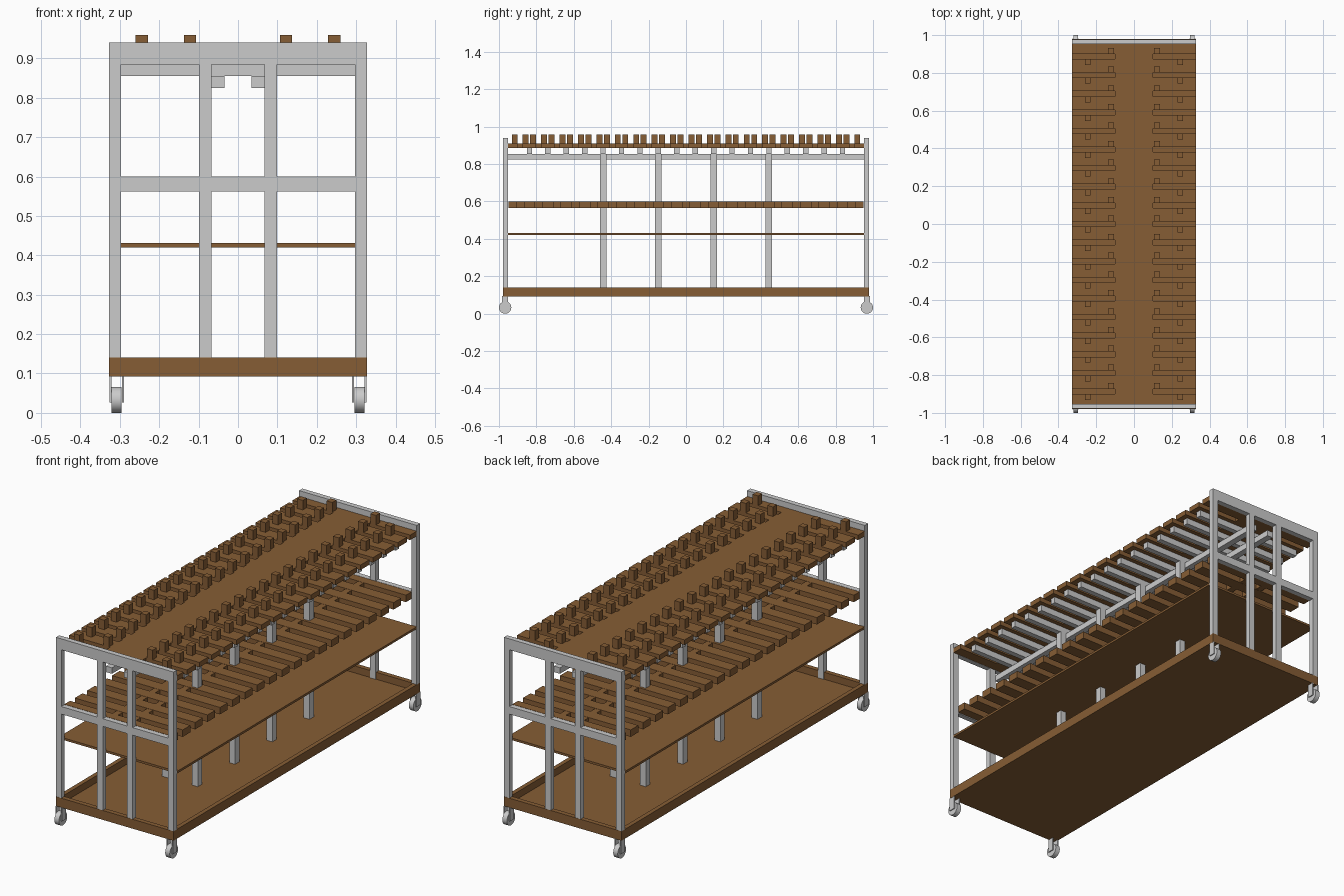
import bpy, bmesh, math
from mathutils import Matrix, Vector

if "Cube" in bpy.data.objects:
    bpy.data.objects.remove(bpy.data.objects["Cube"])

wood = bpy.data.materials.new("wood")
wood.diffuse_color = (0.24, 0.11, 0.035, 1)
wood.use_nodes = True
wood.node_tree.nodes["Principled BSDF"].inputs["Base Color"].default_value = wood.diffuse_color

PITCH, SLOT = 0.0985, 0.027          # rack spacing and slot width
W, L = 0.327, 0.952                  # half width, half inner length
slots = [(i - 9) * PITCH for i in range(19)]
teeth = [(i - 8.5) * PITCH for i in range(18)]


def finish(name, bm, mat=None):
    bmesh.ops.recalc_face_normals(bm, faces=bm.faces)
    me = bpy.data.meshes.new(name)
    bm.to_mesh(me)
    bm.free()
    ob = bpy.data.objects.new(name, me)
    bpy.context.collection.objects.link(ob)
    if mat:
        me.materials.append(mat)
    return ob


def boxes(name, items, mat=None):
    """One object from (x0, x1, y0, y1, z0, z1) boxes."""
    bm = bmesh.new()
    for x0, x1, y0, y1, z0, z1 in items:
        m = Matrix.Translation(((x0 + x1) / 2, (y0 + y1) / 2, (z0 + z1) / 2))
        m = m @ Matrix.Diagonal((x1 - x0, y1 - y0, z1 - z0, 1))
        bmesh.ops.create_cube(bm, size=1, matrix=m)
    return finish(name, bm, mat)


def mirror_x(items):
    return items + [(-b, -a, *r) for a, b, *r in items]


# base tray: floor and rim
boxes("base_floor", [(-0.31, 0.31, -0.96, 0.96, 0.093, 0.105)], wood)
boxes("base_rim", mirror_x([(0.305, W, -0.979, 0.979, 0.093, 0.14)])
      + [(-0.305, 0.305, -0.979, -0.955, 0.093, 0.14),
         (-0.305, 0.305, 0.955, 0.979, 0.093, 0.14)], wood)

# end frames
for label, s in (("front", -1), ("back", 1)):
    y0, y1 = sorted((s * 0.978, s * L))
    boxes(label + "_corner_posts", mirror_x([(0.297, W, y0, y1, 0.14, 0.94)]))
    boxes(label + "_inner_posts", mirror_x([(0.067, 0.099, y0, y1, 0.105, 0.885)]))
    boxes(label + "_top_rail", [(-0.297, 0.297, y0, y1, 0.885, 0.94)])
    boxes(label + "_mid_rail", [(-0.297, 0.297, y0, y1, 0.562, 0.6)])

# central posts, long beams and cross bars
boxes("central_posts", mirror_x([(0.067, 0.099, y - 0.017, y + 0.017, 0.105, 0.855)
                                 for y in (teeth[4], teeth[7], teeth[10], teeth[13])]))
boxes("long_beams", mirror_x([(0.034, 0.067, -L, L, 0.825, 0.855)]))
boxes("cross_bars", [(-0.3, 0.3, y - 0.014, y + 0.014, 0.855, 0.886) for y in teeth])

# thin shelf
boxes("shelf", [(-W, W, -L, L, 0.42, 0.431)], wood)

# lower rack of slats
boxes("lower_slats", [(-0.3, 0.3, y - 0.03, y + 0.03, 0.565, 0.6) for y in teeth]
      + [(-0.3, 0.3, -0.95, -0.905, 0.565, 0.6), (-0.3, 0.3, 0.905, 0.95, 0.565, 0.6)], wood)
boxes("lower_strips", mirror_x([(0.034, 0.066, -0.95, 0.95, 0.566, 0.599)]), wood)

# top deck: comb outline with slots on both sides
right = [(W, -L)]
for y in slots:
    right += [(W, y - SLOT / 2), (0.1, y - SLOT / 2), (0.1, y + SLOT / 2), (W, y + SLOT / 2)]
right.append((W, L))
outline = right + [(-x, y) for x, y in reversed(right)]
bm = bmesh.new()
face = bm.faces.new([bm.verts.new((x, y, 0.886)) for x, y in outline])
ext = bmesh.ops.extrude_face_region(bm, geom=[face])
bmesh.ops.translate(bm, vec=Vector((0, 0, 0.025)),
                    verts=[v for v in ext["geom"] if isinstance(v, bmesh.types.BMVert)])
finish("top_deck", bm, wood)

# pegs beside each slot
pegs = []
for y in slots:
    pegs.append((0.106, 0.137, y + 0.0135, y + 0.045, 0.911, 0.959))
    pegs.append((0.229, 0.26, y - 0.045, y - 0.0135, 0.911, 0.959))
boxes("pegs", mirror_x(pegs), wood)

# casters
for sx in (-1, 1):
    for sy in (-1, 1):
        cx, cy = sx * 0.308, sy * 0.967
        bm = bmesh.new()
        m = Matrix.Translation((cx, cy, 0.033)) @ Matrix.Rotation(math.pi / 2, 4, 'Y')
        bmesh.ops.create_cone(bm, cap_ends=True, segments=32, radius1=0.033,
                              radius2=0.033, depth=0.025, matrix=m)
        wheel = finish("caster_wheel", bm)
        bpy.ops.object.select_all(action='DESELECT')
        wheel.select_set(True)
        bpy.context.view_layer.objects.active = wheel
        bpy.ops.object.shade_smooth_by_angle()
        boxes("caster_fork", [(cx + a, cx + a + 0.005, cy - 0.016, cy + 0.016, 0.027, 0.094)
                              for a in (-0.018, 0.013)])
